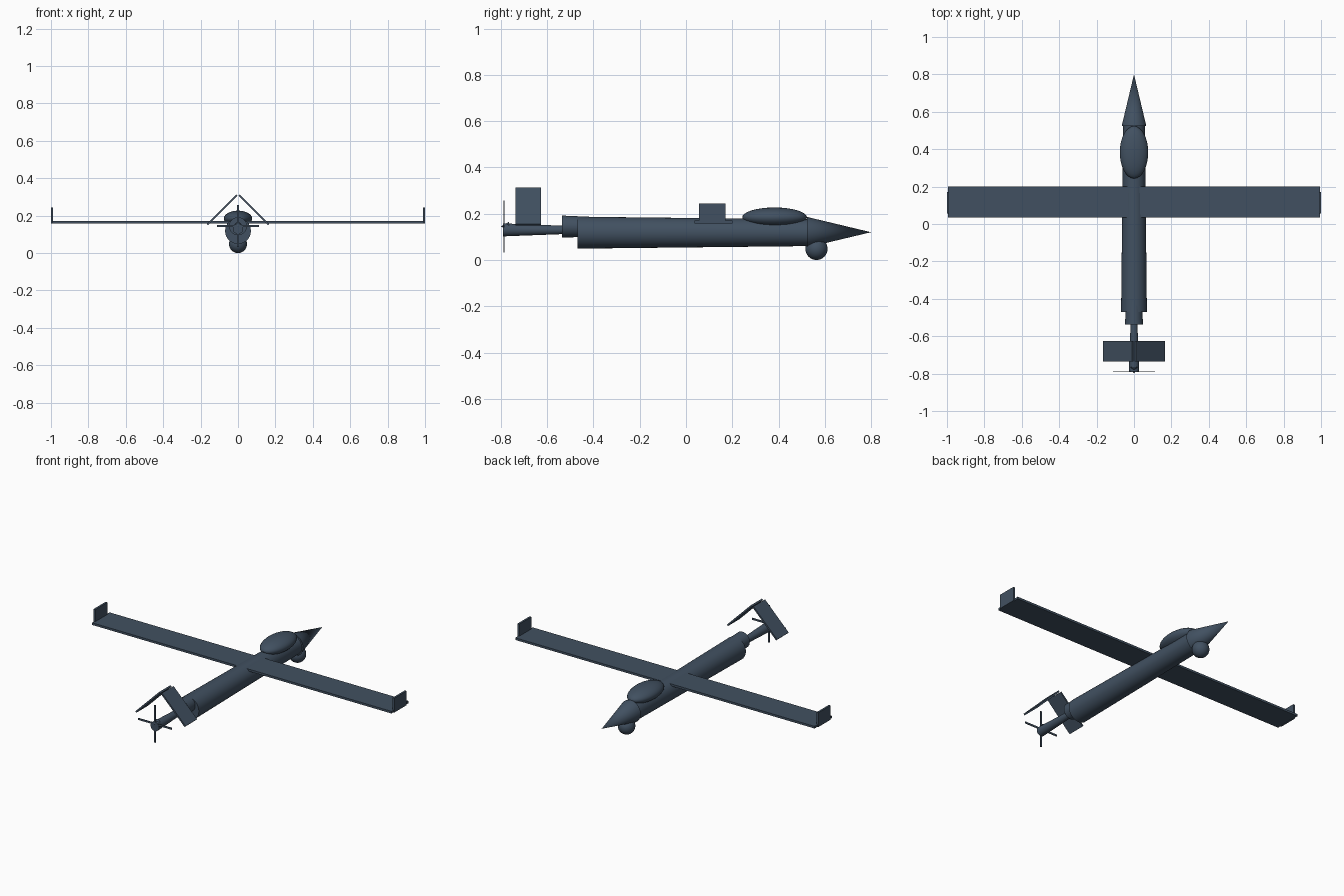
import bpy, math

if "Cube" in bpy.data.objects:
    bpy.data.objects.remove(bpy.data.objects["Cube"])

slate = bpy.data.materials.new("slate_blue_grey")
slate.diffuse_color = (0.053, 0.081, 0.119, 1)
slate.use_nodes = True
slate.node_tree.nodes["Principled BSDF"].inputs["Base Color"].default_value = slate.diffuse_color


def finish(name, smooth=True):
    ob = bpy.context.object
    ob.name = name
    ob.data.materials.append(slate)
    bpy.ops.object.transform_apply(location=False, rotation=True, scale=True)
    if smooth:
        bpy.ops.object.shade_smooth_by_angle(angle=math.radians(35))
    return ob


def cone_y(name, y0, y1, r0, r1, z, sides=32):
    """Round part along y, radius r0 at y0 and r1 at y1."""
    bpy.ops.mesh.primitive_cone_add(vertices=sides, radius1=r0, radius2=r1, depth=y1 - y0,
                                    location=(0, (y0 + y1) / 2, z),
                                    rotation=(-math.pi / 2, 0, 0))
    return finish(name)


def ball(name, loc, radii):
    bpy.ops.mesh.primitive_uv_sphere_add(segments=32, ring_count=16, radius=1, location=loc)
    bpy.context.object.scale = radii
    return finish(name)


def box(name, loc, size, tilt=0):
    bpy.ops.mesh.primitive_cube_add(size=1, location=loc, rotation=(0, tilt, 0))
    bpy.context.object.scale = size
    return finish(name, False)


# Body
cone_y("fuselage", -0.47, 0.525, 0.069, 0.058, 0.118)
cone_y("nose_cone", 0.523, 0.80, 0.066, 0.0, 0.12)
ball("satellite_dome", (0, 0.383, 0.184), (0.076, 0.14, 0.043))
ball("sensor_ball", (0, 0.564, 0.048), (0.048, 0.048, 0.048))

# Engine, tail boom and spinner
cone_y("engine_housing", -0.537, -0.40, 0.048, 0.042, 0.144)
cone_y("tail_boom", -0.79, -0.45, 0.028, 0.015, 0.130)
cone_y("spinner", -0.80, -0.765, 0.0, 0.02, 0.145)

# Wing with winglets, and inverted V tail
box("wing", (0, 0.118, 0.165), (1.988, 0.164, 0.013))
for side, label in ((-1, "left"), (1, "right")):
    box(label + "_winglet", (side * 0.994, 0.114, 0.201), (0.012, 0.114, 0.086))
    box(label + "_tail_fin", (side * 0.085, -0.681, 0.231), (0.222, 0.11, 0.01),
        side * math.pi / 4)

# Four propeller blades
for i in range(4):
    a = i * math.pi / 2
    box(f"propeller_blade_{i + 1}",
        (0.056 * math.cos(a), -0.787, 0.145 - 0.056 * math.sin(a)),
        (0.112, 0.004, 0.011), a)
